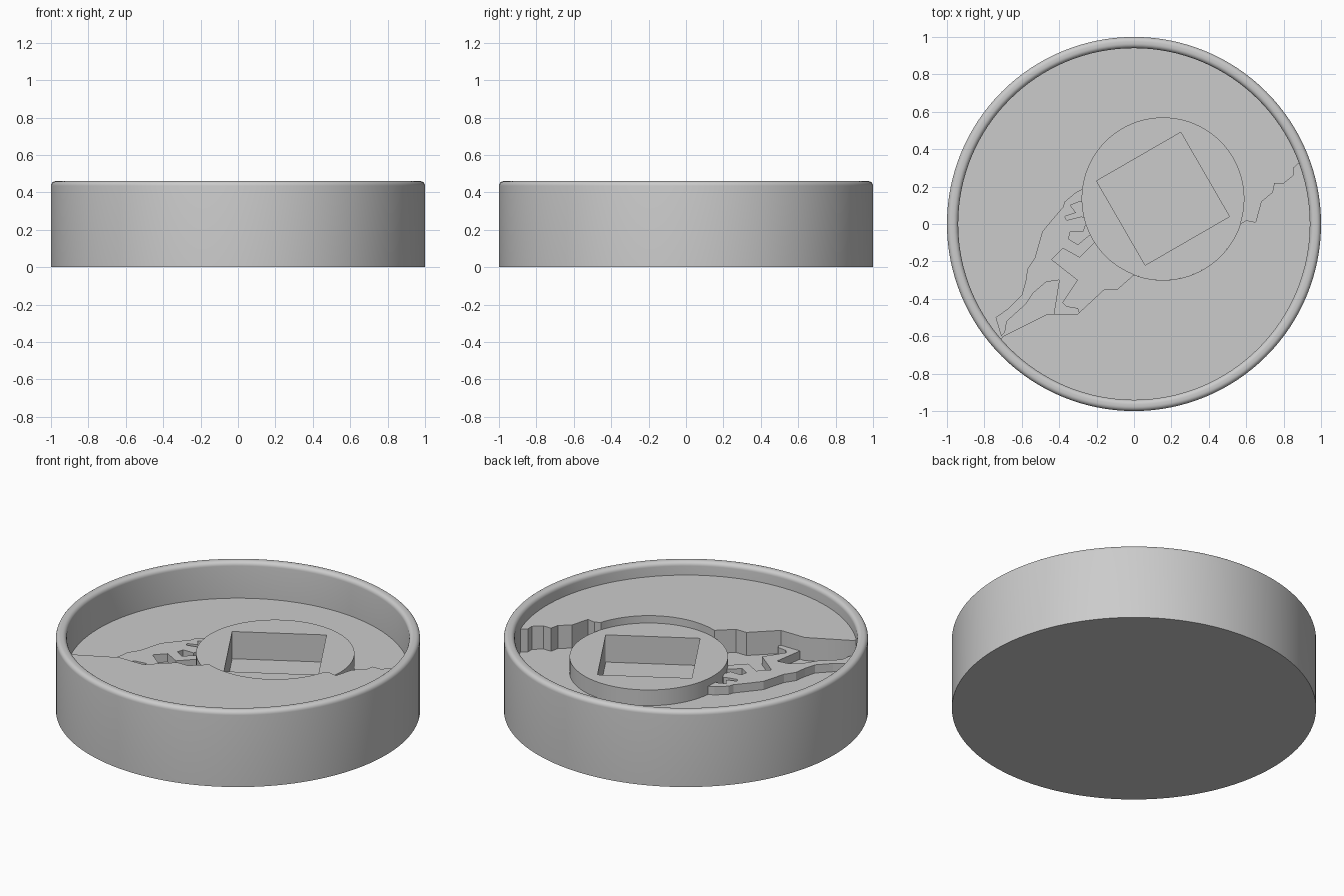
import bpy, bmesh, math
from mathutils import Vector

old = bpy.data.objects.get("Cube")
if old:
    bpy.data.objects.remove(old, do_unlink=True)

FLOOR, GROUND, FIGURE, DISC = 0.24, 0.38, 0.29, 0.335
CENTRE, DISC_R = Vector((0.155, 0.135)), 0.435

grey = bpy.data.materials.new("plain grey")
grey.use_nodes = True
grey.diffuse_color = (0.6, 0.6, 0.6, 1)
grey.node_tree.nodes["Principled BSDF"].inputs["Base Color"].default_value = (0.6, 0.6, 0.6, 1)


def finish(bm, name):
    bmesh.ops.recalc_face_normals(bm, faces=bm.faces)
    mesh = bpy.data.meshes.new(name)
    bm.to_mesh(mesh)
    bm.free()
    mesh.materials.append(grey)
    ob = bpy.data.objects.new(name, mesh)
    bpy.context.collection.objects.link(ob)
    return ob


def slab(name, outline, low, high):
    """Extrude a flat outline from low to high."""
    bm = bmesh.new()
    face = bm.faces.new([bm.verts.new((p[0], p[1], low)) for p in outline])
    new = bmesh.ops.extrude_face_region(bm, geom=[face])["geom"]
    verts = [v for v in new if isinstance(v, bmesh.types.BMVert)]
    bmesh.ops.translate(bm, vec=(0, 0, high - low), verts=verts)
    return finish(bm, name)


def arc(cx, cy, r, start, end, steps):
    """Points along an arc, angles in degrees."""
    turns = [math.radians(start + (end - start) * i / steps) for i in range(steps + 1)]
    return [(cx + r * math.cos(a), cy + r * math.sin(a)) for a in turns]


def lathe(name, profile, steps=128):
    bm = bmesh.new()
    verts = [bm.verts.new((r, 0, z)) for r, z in profile]
    edges = [bm.edges.new(pair) for pair in zip(verts, verts[1:])]
    bmesh.ops.spin(bm, geom=verts + edges, axis=(0, 0, 1), cent=(0, 0, 0),
                   steps=steps, angle=math.tau, use_duplicate=False)
    bmesh.ops.remove_doubles(bm, verts=bm.verts, dist=0.0002)
    return finish(bm, name)


def smooth(ob):
    bpy.ops.object.select_all(action="DESELECT")
    ob.select_set(True)
    bpy.context.view_layer.objects.active = ob
    bpy.ops.object.shade_smooth_by_angle(angle=math.radians(30))


# Round tub with a rounded rim and a flat floor
fillet = 0.025
rim = arc(1 - fillet, 0.46 - fillet, fillet, 0, 90, 6) + arc(0.94 + fillet, 0.46 - fillet, fillet, 90, 180, 6)
tub = lathe("round_tub", [(0, 0), (1, 0)] + rim + [(0.94, FLOOR), (0, FLOOR)])

# Boulder disc lying on the floor
boulder = slab("boulder_disc", arc(*CENTRE, DISC_R, 0, 360, 96)[:-1], FLOOR - 0.02, DISC)

# Tilted square pocket cut through the disc into the floor
pocket = slab("pocket_cutter", arc(*CENTRE, 0.26 * math.sqrt(2), -15, 345, 4)[:-1], 0.17, 0.6)
pocket.hide_render = True
for ob in (tub, boulder):
    mod = ob.modifiers.new("pocket", "BOOLEAN")
    mod.operation, mod.solver, mod.object = "DIFFERENCE", "EXACT", pocket
    bpy.context.view_layer.objects.active = ob
    bpy.ops.object.modifier_apply(modifier=mod.name)
bpy.data.objects.remove(pocket, do_unlink=True)

# Raised hillside: rocky slope, edge of the boulder, then round the tub wall
slope = [(-0.7, -0.6), (-0.46, -0.48), (-0.3, -0.48), (-0.16, -0.35), (-0.09, -0.35)]
ridge = [(0.6, 0.02), (0.65, 0.01), (0.68, 0.12), (0.74, 0.17), (0.75, 0.22),
         (0.8, 0.22), (0.85, 0.26), (0.85, 0.3)]
hill = slab("hillside", slope + arc(*CENTRE, DISC_R, -111, -18, 28) + ridge
            + arc(0, 0, 0.945, 20.5, -139, 72), FLOOR - 0.02, GROUND)

# Figure pushing the boulder: back, rear leg, front leg, arms and head
back = [(-0.25, 0.2), (-0.31, 0.17), (-0.37, 0.12), (-0.38, 0.09), (-0.44, 0.02), (-0.49, -0.04),
        (-0.53, -0.18), (-0.57, -0.24), (-0.58, -0.31), (-0.6, -0.38), (-0.67, -0.45), (-0.74, -0.5)]
legs = [(-0.71, -0.6), (-0.69, -0.58), (-0.68, -0.52), (-0.58, -0.43), (-0.54, -0.37),
        (-0.47, -0.31), (-0.4, -0.3), (-0.43, -0.49), (-0.29, -0.48), (-0.3, -0.45), (-0.36, -0.44),
        (-0.38, -0.42), (-0.3, -0.3), (-0.44, -0.19)]
arms = [(-0.38, -0.13), (-0.29, -0.18), (-0.21, -0.1), (-0.15, -0.05), (-0.24, -0.06), (-0.3, -0.11),
        (-0.35, -0.08), (-0.34, -0.04), (-0.27, -0.04), (-0.26, -0.01), (-0.2, 0), (-0.28, 0.04),
        (-0.36, 0.02), (-0.37, 0.04), (-0.31, 0.06), (-0.34, 0.1), (-0.29, 0.12), (-0.2, 0.12)]
slab("pushing_figure", back + legs + arms, FLOOR - 0.02, FIGURE)

for ob in (tub, boulder, hill):
    smooth(ob)
